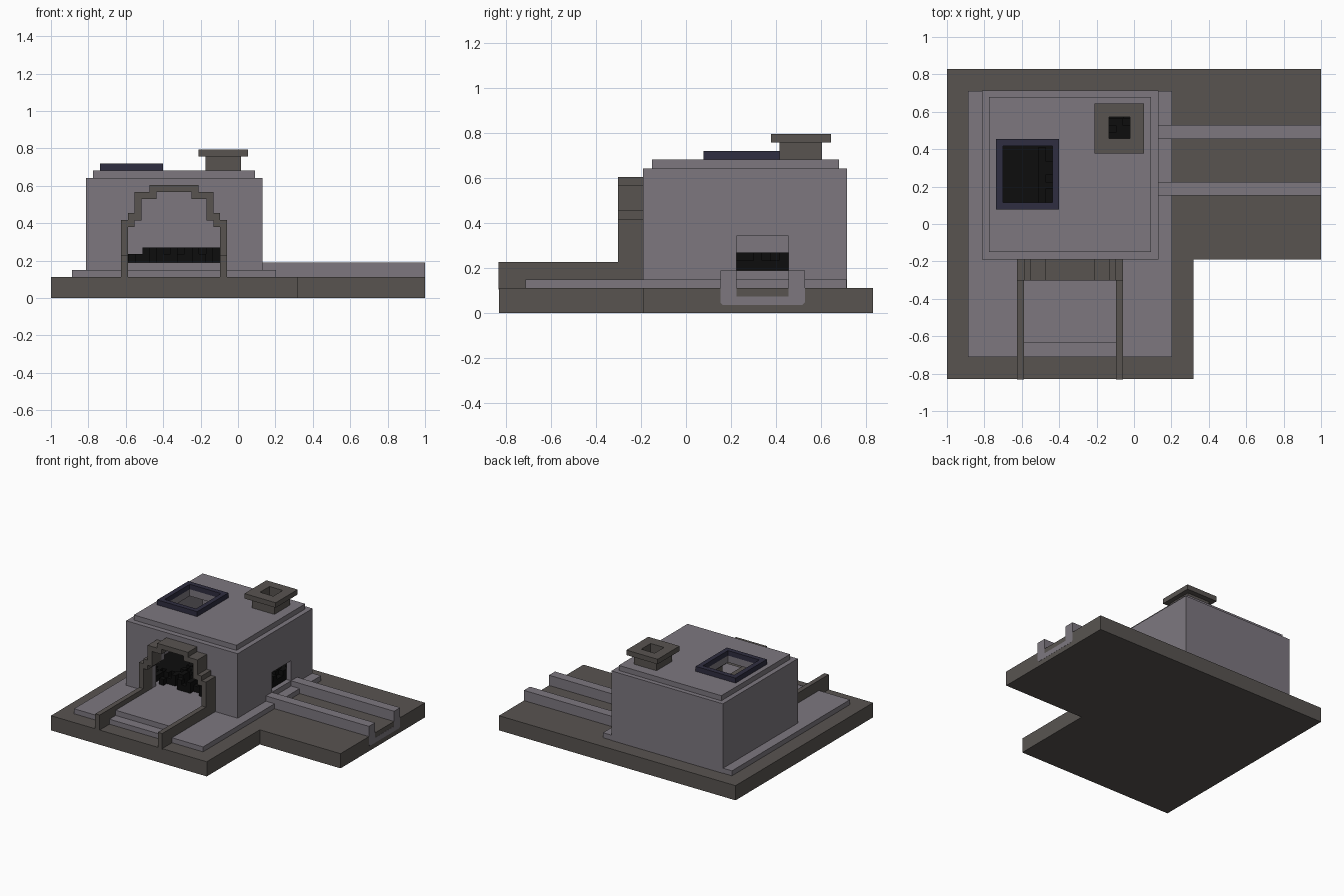
import bpy
import bmesh
import random
from mathutils import Vector

random.seed(4)
cube = bpy.data.objects.get("Cube")
if cube:
    bpy.data.objects.remove(cube, do_unlink=True)


def material(name, rgb):
    m = bpy.data.materials.new(name)
    m.diffuse_color = (*rgb, 1)
    m.use_nodes = True
    m.node_tree.nodes["Principled BSDF"].inputs["Base Color"].default_value = (*rgb, 1)
    return m


PALE = material("pale stone", (0.205, 0.187, 0.213))
DARK = material("dark stone", (0.098, 0.088, 0.081))
NAVY = material("navy metal", (0.028, 0.027, 0.052))
COAL = material("black coal", (0.004, 0.004, 0.004))


def finish(name, bm, mat):
    bmesh.ops.recalc_face_normals(bm, faces=bm.faces[:])
    mesh = bpy.data.meshes.new(name)
    bm.to_mesh(mesh)
    bm.free()
    mesh.materials.append(mat)
    ob = bpy.data.objects.new(name, mesh)
    bpy.context.collection.objects.link(ob)
    return ob


def prism(name, mat, axis, lo, hi, *loops):
    """Extrude an outline (first loop) with holes (other loops) along an axis."""
    place = {"x": lambda a, b: (lo, a, b),
             "y": lambda a, b: (a, lo, b),
             "z": lambda a, b: (a, b, lo)}[axis]
    bm = bmesh.new()
    edges = []
    for loop in loops:
        vs = [bm.verts.new(place(a, b)) for a, b in loop]
        edges += [bm.edges.new((v, vs[i - 1])) for i, v in enumerate(vs)]
    if len(loops) == 1:
        bm.faces.new(vs)
    else:
        bmesh.ops.triangle_fill(bm, use_beauty=True, edges=edges)
    out = bmesh.ops.extrude_face_region(bm, geom=bm.faces[:])
    step = Vector([(hi - lo) if c == axis else 0 for c in "xyz"])
    bmesh.ops.translate(bm, vec=step,
                        verts=[g for g in out["geom"] if isinstance(g, bmesh.types.BMVert)])
    return finish(name, bm, mat)


def rect(a0, a1, b0, b1):
    return [(a0, b0), (a1, b0), (a1, b1), (a0, b1)]


def mirrored(half, centre):
    """Complete a left-hand profile with its reflection."""
    return half + [(2 * centre - a, b) for a, b in reversed(half)]


# Ground slab and the raised pale terrace
prism("ground_slab", DARK, "z", 0, 0.112,
      [(-1, -0.83), (0.317, -0.83), (0.317, -0.19), (1, -0.19), (1, 0.83), (-1, 0.83)])
prism("terrace", PALE, "z", 0.1, 0.15, rect(-0.887, 0.203, -0.712, 0.712))

# Stepped archway profile
MID = -0.342
inner = mirrored([(-0.588, 0.112), (-0.588, 0.38), (-0.553, 0.38), (-0.553, 0.415),
                  (-0.515, 0.415), (-0.515, 0.53), (-0.435, 0.53), (-0.435, 0.568)], MID)
outer = mirrored([(-0.625, 0.112), (-0.625, 0.418), (-0.588, 0.418), (-0.588, 0.455),
                  (-0.553, 0.455), (-0.553, 0.568), (-0.472, 0.568), (-0.472, 0.605)], MID)
prism("entrance_arch", DARK, "y", -0.302, -0.19, outer + inner[::-1])

# Low walls beside the entrance path
for side, x in (("right", -0.625), ("left", -0.096)):
    prism(f"path_wall_{side}", DARK, "z", 0.105, 0.227, rect(x, x + 0.037, -0.831, -0.302))

# Building walls around an open interior
X0, X1, Y0, Y1, T = -0.812, 0.13, -0.19, 0.715, 0.037
house = [(X0, 0.112), (X0, 0.643), (X1, 0.643), (X1, 0.112)]
prism("front_wall", PALE, "y", Y0, Y0 + T, house + inner[::-1])
prism("back_wall", PALE, "y", Y1 - T, Y1, house)
prism("right_wall", PALE, "x", X0, X0 + T, rect(Y0 + T, Y1 - T, 0.112, 0.643))
prism("left_wall", PALE, "x", X1 - T, X1, rect(Y0 + T, Y1 - T, 0.112, 0.643),
      rect(0.225, 0.455, 0.19, 0.343))

# Floor continues out of the arch as the entrance path
prism("floor", PALE, "z", 0.112, 0.19,
      [(X0 + T, Y0 + T), (-0.588, Y0 + T), (-0.588, -0.637), (-0.096, -0.637),
       (-0.096, Y0 + T), (X1 - T, Y0 + T), (X1 - T, Y1 - T), (X0 + T, Y1 - T)])

# Roof with skylight and flue openings
skylight = rect(-0.7, -0.435, 0.115, 0.417)
flue = rect(-0.135, -0.022, 0.458, 0.572)
prism("wall_cap", PALE, "z", 0.63, 0.643, rect(X0 + T, X1 - T, Y0 + T, Y1 - T), skylight, flue)
prism("roof", PALE, "z", 0.643, 0.682, rect(-0.775, 0.092, -0.15, 0.68), skylight, flue)
prism("skylight_frame", NAVY, "z", 0.682, 0.72, rect(-0.738, -0.4, 0.078, 0.455), skylight)
prism("chimney_neck", DARK, "z", 0.682, 0.757, rect(-0.173, 0.017, 0.415, 0.603), flue)
prism("chimney_cap", DARK, "z", 0.757, 0.795, rect(-0.21, 0.054, 0.378, 0.643), flue)

# Side channel: two rails joined by a buried floor
rails = mirrored([(0.163, 0.037), (0.152, 0.048), (0.152, 0.19),
                  (0.225, 0.19), (0.225, 0.075)], 0.34)
prism("side_channel", PALE, "x", X1, 1.001, rails)

# Coal bed: small blocks of uneven height, thinning out towards the arch
bm = bmesh.new()
S = 0.0377
for i in range(23):
    for j in range(22):
        x, y = X0 + T + S * (i + 0.5), Y0 + T + S * (j + 0.5)
        if y < -0.1 or (y < 0.04 and random.random() > 0.4):
            continue
        top = 0.235 if x < -0.515 or random.random() < 0.4 else 0.27
        cell = bmesh.ops.create_cube(bm, size=1)["verts"]
        bmesh.ops.scale(bm, vec=(S, S, top - 0.188), verts=cell)
        bmesh.ops.translate(bm, vec=(x, y, (top + 0.188) / 2), verts=cell)
finish("coal_bed", bm, COAL)
